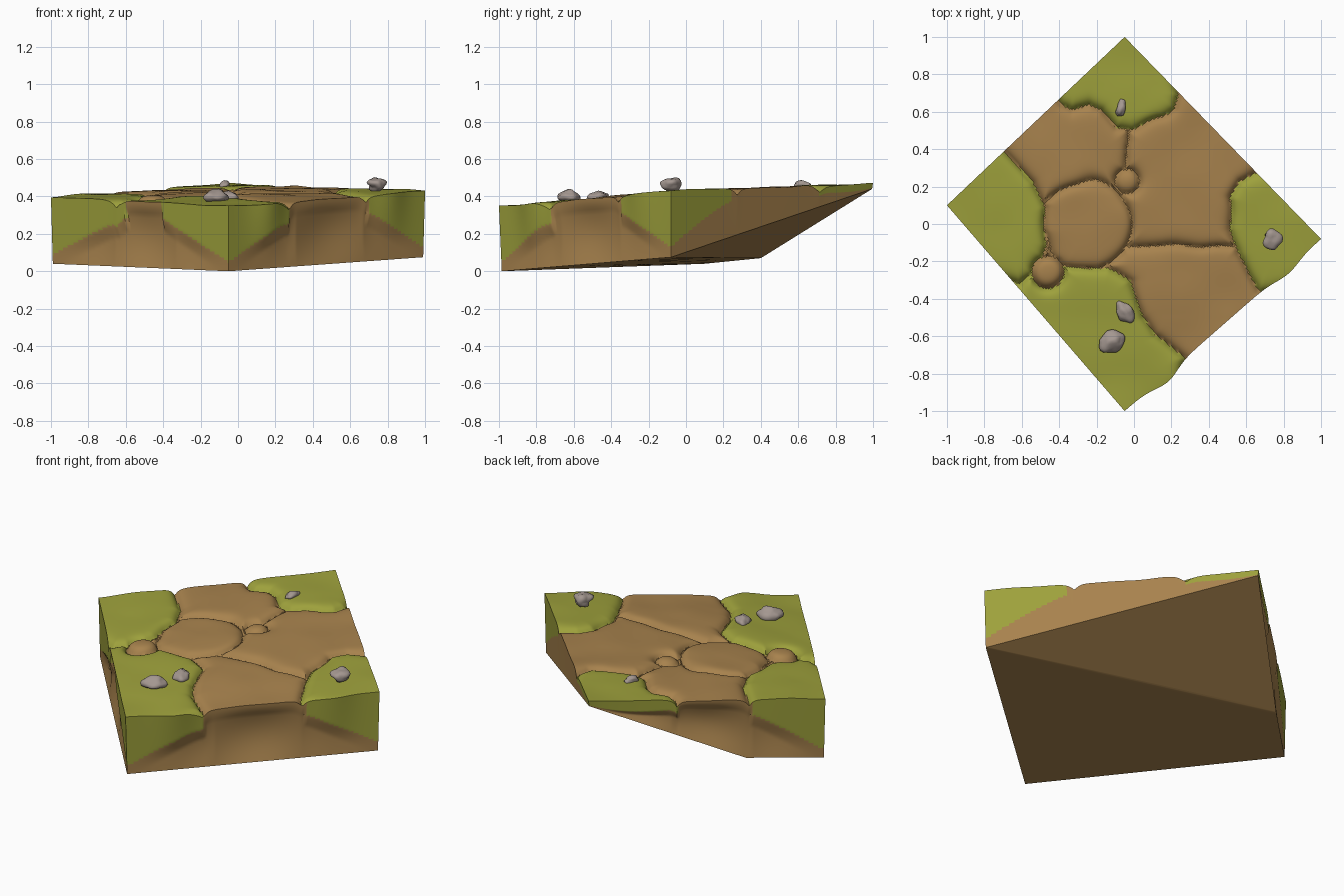
import bpy, bmesh, math
from mathutils import Vector, noise

if "Cube" in bpy.data.objects:
    bpy.data.objects.remove(bpy.data.objects["Cube"])


def material(name, col):
    m = bpy.data.materials.new(name)
    m.diffuse_color = (*col, 1)
    m.use_nodes = True
    m.node_tree.nodes["Principled BSDF"].inputs["Base Color"].default_value = m.diffuse_color
    return m


BROWN = material("brown earth", (0.39, 0.225, 0.075))
GREEN = material("green grass", (0.34, 0.355, 0.045))
GREY = material("grey pebble", (0.37, 0.31, 0.28))

# slab corners: front, right, back, left
F, R = Vector((-.05, -1, .335)), Vector((1, -.08, .42))
B, L = Vector((-.05, 1, .46)), Vector((-1, .10, .385))
# underside corners; the back one is a sharp tip
FB, RB = Vector((-.05, -.985, 0)), Vector((.99, -.08, .075))
BB, PB, LB = B - Vector((0, .005, .02)), Vector((-.68, .40, .07)), Vector((-.99, .1, .04))


def soften(*pts):
    """round off the corners of a coarse outline"""
    out = []
    for i, a in enumerate(pts):
        a, b = Vector(a), Vector(pts[(i + 1) % len(pts)])
        out += [a.lerp(b, .2), a.lerp(b, .8)]
    return out


# grass patches seen from above
GRASS = [
    soften((-.5, .8), (-.36, .6), (-.2, .64), (-.06, .48), (.2, .6), (.24, .72), (0, 1.2)),
    soften((-.78, .48), (-.48, .16), (-.47, -.18), (-.64, -.36), (-1.3, .1)),
    soften((.8, .33), (.51, .2), (.53, -.1), (.7, -.42), (1.3, 0)),
    soften((-.54, -.2), (-.03, -.25), (.06, -.55), (.33, -.76), (-.1, -1.2), (-.85, -.5)),
]
# round stones lie over the big ones, which share the rest by nearest centre
CHIP = (-.46, -.26, .085)
ROUND = [(-.25, -.01, .235), (-.035, .23, .065)]
BIG = [Vector(c) for c in ((-.36, .4), (.28, .35), (.3, -.58))]


def edge_distance(poly, x, y):
    """signed distance to an outline, positive inside"""
    inside, best = False, 9.0
    ax, ay = poly[-1]
    for bx, by in poly:
        if (ay > y) != (by > y) and x < (bx - ax) * (y - ay) / (by - ay) + ax:
            inside = not inside
        ex, ey = bx - ax, by - ay
        t = max(0, min(1, ((x - ax) * ex + (y - ay) * ey) / (ex * ex + ey * ey)))
        best = min(best, (ax + t * ex - x) ** 2 + (ay + t * ey - y) ** 2)
        ax, ay = bx, by
    return math.sqrt(best) * (1 if inside else -1)


def disc_distance(disc, x, y):
    wobble = 1 + .18 * noise.noise(Vector((x * 6, y * 6, 1)))
    return disc[2] * wobble - math.hypot(x - disc[0], y - disc[1])


def patch(x, y):
    """grass flag, lift and distance from the nearest crack"""
    d = disc_distance(CHIP, x, y)
    if d > 0:
        return 0, .055, d
    near = -d
    w = .02 * noise.noise(Vector((x * 7, y * 7, 0)))
    for poly in GRASS:
        d = edge_distance(poly, x + w, y - w)
        if d > 0:
            return 1, .043, min(d, near)
        near = min(near, -d)
    for disc in ROUND:
        d = disc_distance(disc, x, y)
        if d > 0:
            return 0, .038, min(d, near)
        near = min(near, -d)
    p = Vector((x + w, y + w))
    a, b = sorted((p - c).length for c in BIG)[:2]
    return 0, .038, min(near, (b - a) / 2)


def surface(x, y):
    """height above the base sheet and grass flag"""
    grass, lift, d = patch(x, y)
    wave = .008 * noise.noise(Vector((x * 4, y * 4, 3)))
    return -.03 + lift * (1 - math.exp(-d / .02)) + wave, grass


def sheet(u, v):
    p = F * (1 - u) * (1 - v) + R * u * (1 - v) + B * u * v + L * (1 - u) * v
    # the front right rim swells beside its two grassy corners
    bulge = .035 * (math.exp(-((u - .2) / .08) ** 2) + .7 * math.exp(-((u - .82) / .08) ** 2))
    p += Vector((.66, -.75, 0)) * bulge * (1 - v) ** 8
    p.z += .3 * u * v * (1 - u) * (1 - v)
    return p


# ---- ground slab: top sheet ----
N, M = 150, 24
bm = bmesh.new()
grid = []
for j in range(N + 1):
    row = []
    for i in range(N + 1):
        p = sheet(i / N, j / N)
        p.z += surface(p.x, p.y)[0]
        row.append(bm.verts.new(p))
    grid.append(row)
for j in range(N):
    for i in range(N):
        f = bm.faces.new((grid[j][i], grid[j][i + 1], grid[j + 1][i + 1], grid[j + 1][i]))
        c = f.calc_center_median()
        f.material_index = surface(c.x, c.y)[1]

# ---- slab sides: strips from the rim to the underside ----
rim = ([grid[0][i] for i in range(N)] + [grid[i][N] for i in range(N)]
       + [grid[N][N - i] for i in range(N)] + [grid[N - i][0] for i in range(N)])
REACH = [(.31, .29), (.30, .27), (.38, .31), (.42, .38)]   # grass reach from both ends of each side


def low_point(k, t):
    if k == 2:
        return BB.lerp(PB, t * 1.5) if t < 2 / 3 else PB.lerp(LB, t * 3 - 2)
    a, b = ((FB, RB), (RB, BB), None, (LB, FB))[k]
    return a.lerp(b, t)


def grass_depth(k, t):
    r = min(t / REACH[k][0], (1 - t) / REACH[k][1])
    return .86 - .62 * r if r < 1 else 0


rows = [rim]
for m in range(1, M + 1):
    f, row = m / M, []
    for n, top in enumerate(rim):
        k, t = n // N, (n % N) / N
        p = top.co.lerp(low_point(k, t), f)
        # earth is worn back between the grassy corners
        dig = .035 * math.sin(math.pi * f) * max(0, min(1, (f - grass_depth(k, t)) * 5))
        dig *= math.sin(math.pi * t) * (.6 + .8 * abs(math.sin(t * 9))) * (k != 1)
        p.x, p.y = p.x * (1 - dig), p.y * (1 - dig)
        row.append(bm.verts.new(p))
    rows.append(row)
for m in range(M):
    for n in range(4 * N):
        q = (n + 1) % (4 * N)
        f = bm.faces.new((rows[m][n], rows[m + 1][n], rows[m + 1][q], rows[m][q]))
        f.material_index = int((m + .5) / M < grass_depth(n // N, (n % N + .5) / N))

# ---- underside: flat base plus the slope up to the back tip ----
low, cut = rows[-1], 2 * N + 2 * N // 3
bm.faces.new(list(reversed(low[cut:] + low[:N + 1])))
bm.faces.new(list(reversed(low[N:cut + 1])))
bmesh.ops.recalc_face_normals(bm, faces=bm.faces)


def finish(bm, name, mats, angle):
    me = bpy.data.meshes.new(name)
    bm.to_mesh(me)
    bm.free()
    for m in mats:
        me.materials.append(m)
    ob = bpy.data.objects.new(name, me)
    bpy.context.collection.objects.link(ob)
    bpy.ops.object.select_all(action='DESELECT')
    ob.select_set(True)
    bpy.context.view_layer.objects.active = ob
    bpy.ops.object.shade_smooth_by_angle(angle=math.radians(angle))
    return ob


finish(bm, "ground_slab", [BROWN, GREEN], 40)


# ---- pebbles ----
def pebble(name, centre, size, turn):
    bm = bmesh.new()
    bmesh.ops.create_icosphere(bm, subdivisions=3, radius=1)
    for v in bm.verts:
        v.co *= 1 + .35 * noise.noise(v.co * 1.3 + Vector(centre) * 9)
        v.co = Vector([c * s for c, s in zip(v.co, size)])
    ob = finish(bm, name, [GREY], 60)
    ob.location = centre
    ob.rotation_euler.z = turn


pebble("pebble_front", (-.12, -.63, .395), (.065, .052, .04), .4)
pebble("pebble_inner", (-.05, -.47, .395), (.045, .058, .032), .5)
pebble("pebble_right", (.74, -.08, .465), (.05, .055, .038), .2)
pebble("pebble_back", (-.07, .62, .462), (.025, .047, .022), -.3)
